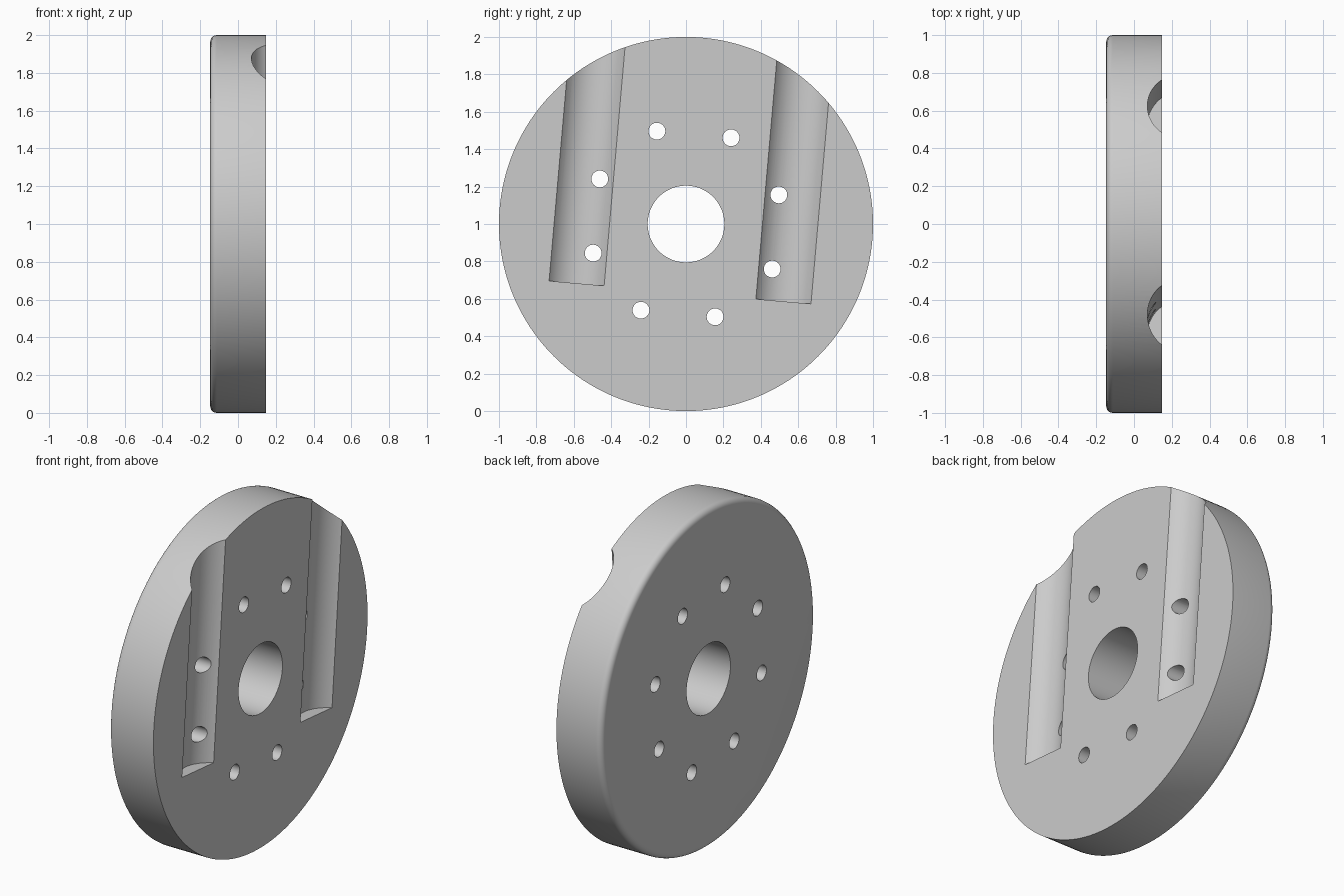
import bpy, bmesh
from math import radians, cos, sin, pi
from mathutils import Matrix, Vector

if "Cube" in bpy.data.objects:
    bpy.data.objects.remove(bpy.data.objects["Cube"], do_unlink=True)

HALF = 0.147                      # half thickness of the plate
CENTRE = Vector((0, 0, 1))
TILT = radians(-5)                # lean of the channels
LIE = Matrix.Rotation(pi / 2, 4, 'Y')   # lays a cylinder along x

grey = bpy.data.materials.new("plain grey")
grey.use_nodes = True
colour = (0.6, 0.6, 0.6, 1)
grey.diffuse_color = colour
grey.node_tree.nodes["Principled BSDF"].inputs["Base Color"].default_value = colour


def cylinder(name, radius, length, matrix, sides=64, round_edge=0):
    bm = bmesh.new()
    bmesh.ops.create_cone(bm, cap_ends=True, segments=sides, radius1=radius,
                          radius2=radius, depth=length, matrix=matrix)
    if round_edge:
        low = min(v.co.x for v in bm.verts)
        rim = [e for e in bm.edges if all(v.co.x < low + 0.001 for v in e.verts)]
        bmesh.ops.bevel(bm, geom=rim, offset=round_edge, segments=6,
                        profile=0.5, affect='EDGES')
    mesh = bpy.data.meshes.new(name)
    bm.to_mesh(mesh)
    bm.free()
    mesh.materials.append(grey)
    obj = bpy.data.objects.new(name, mesh)
    bpy.context.collection.objects.link(obj)
    return obj


# Disc with a rounded rear rim
disc = cylinder("disc_plate", 1, 2 * HALF, Matrix.Translation(CENTRE) @ LIE,
                192, round_edge=0.035)

# Centre bore
cutters = [cylinder("bore_cutter", 0.205, 1, Matrix.Translation(CENTRE) @ LIE, 96)]

# Two round-bottomed channels, open at the top rim
depth, half_width, low_end, length = 0.076, 0.148, -0.367, 2
radius = (half_width ** 2 + depth ** 2) / (2 * depth)
lean = Matrix.Translation(CENTRE) @ Matrix.Rotation(TILT, 4, 'X')
for side in (-1, 1):
    place = Matrix.Translation((HALF + radius - depth, side * 0.555, low_end + length / 2))
    cutters.append(cylinder("channel_cutter", radius, length, lean @ place, 96))

# Ring of eight bolt holes
for i in range(8):
    a = radians(17.4 + 45 * i)
    spot = CENTRE + 0.52 * Vector((0, cos(a), sin(a)))
    cutters.append(cylinder("bolt_hole_cutter", 0.045, 1,
                            Matrix.Translation(spot) @ LIE, 32))

# Cut everything out of the disc
bpy.ops.object.select_all(action='DESELECT')
bpy.context.view_layer.objects.active = disc
disc.select_set(True)
for cutter in cutters:
    cutter.hide_render = True
    mod = disc.modifiers.new("cut", 'BOOLEAN')
    mod.operation = 'DIFFERENCE'
    mod.solver = 'EXACT'
    mod.object = cutter
    bpy.ops.object.modifier_apply(modifier=mod.name)
    bpy.data.objects.remove(cutter, do_unlink=True)

bpy.ops.object.shade_smooth_by_angle(angle=radians(30))
